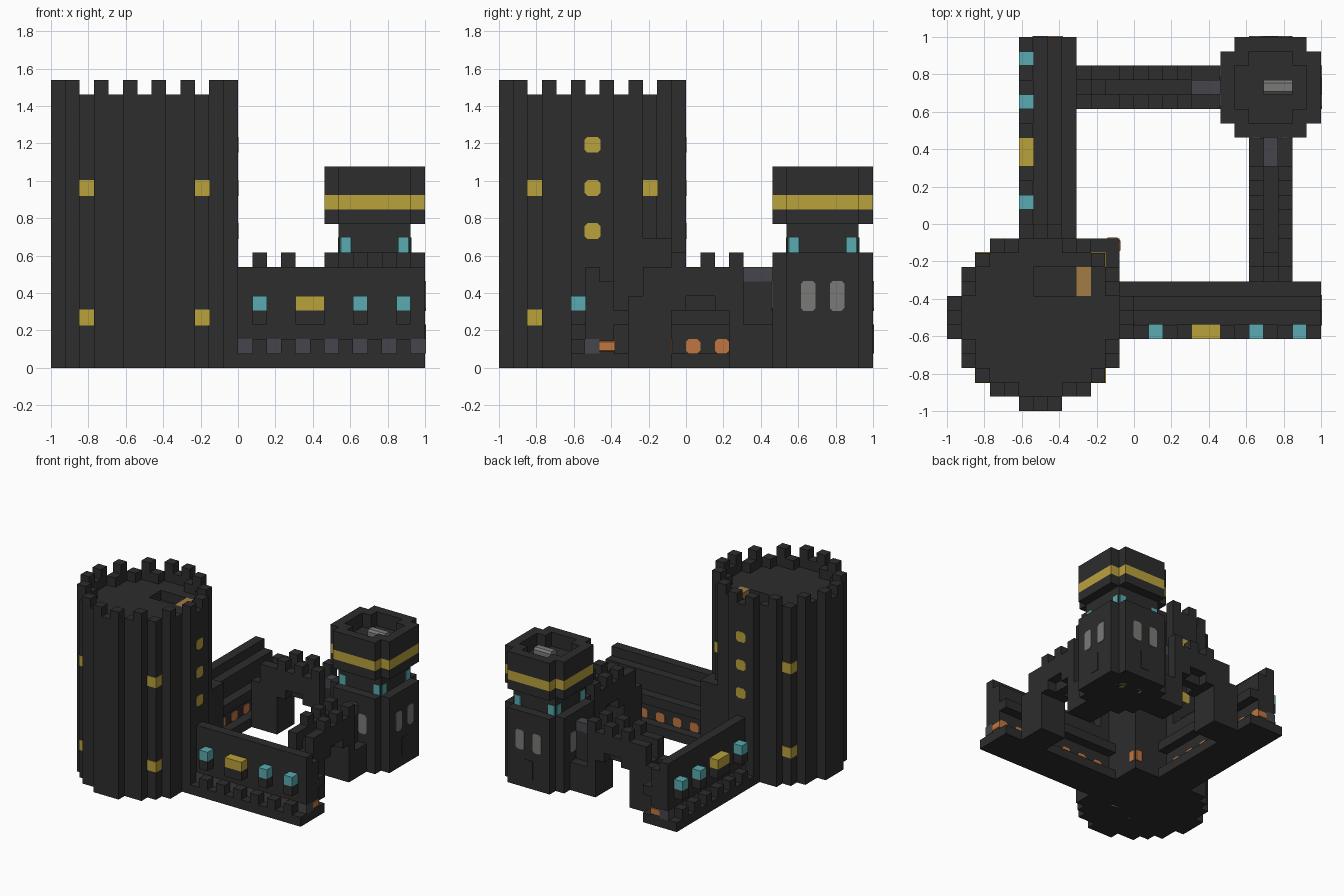
import bpy, bmesh
from mathutils import Vector

old = bpy.data.objects.get("Cube")
if old:
    bpy.data.objects.remove(old, do_unlink=True)

U = 2 / 26   # one block
E = 0.05     # how far coloured panels stand proud, in blocks


def material(name, *rgb):
    m = bpy.data.materials.new(name)
    m.use_nodes = True
    m.diffuse_color = (*rgb, 1)
    m.node_tree.nodes["Principled BSDF"].inputs["Base Color"].default_value = (*rgb, 1)
    return m


stone = material("dark stone", .026, .026, .026)
slate = material("slate grey", .06, .06, .072)
pale = material("pale grey", .195, .195, .19)
gold = material("gold", .49, .36, .045)
teal = material("teal", .1, .41, .44)
copper = material("orange", .53, .18, .051)
wood = material("brown wood", .36, .2, .06)


def part(name, mat, boxes, mirror=False, grow=0, chamfer=None):
    """Boxes in block units; mirror swaps x and y; chamfer cuts corners around an axis."""
    bm = bmesh.new()
    jobs = [(b, chamfer) for b in boxes]
    if mirror:
        flip = {0: 1, 1: 0}.get(chamfer, chamfer)
        jobs += [((b[1], b[0], b[2], b[4], b[3], b[5]), flip) for b in boxes]
    for b, axis in jobs:
        lo = Vector([v - grow for v in b[:3]])
        hi = Vector([v + grow for v in b[3:]])
        verts = bmesh.ops.create_cube(bm, size=1)["verts"]
        for v in verts:
            p = [lo[n] if v.co[n] < 0 else hi[n] for n in range(3)]
            v.co = (p[0] * U - 1, p[1] * U - 1, p[2] * U)
        if axis is not None:
            edges = {e for v in verts for e in v.link_edges
                     if abs((e.verts[0].co - e.verts[1].co).normalized()[axis]) > .9}
            bmesh.ops.bevel(bm, geom=list(edges), offset=.2 * U, segments=1, affect='EDGES')
    mesh = bpy.data.meshes.new(name)
    bm.to_mesh(mesh)
    bm.free()
    mesh.materials.append(mat)
    obj = bpy.data.objects.new(name, mesh)
    bpy.context.collection.objects.link(obj)
    return obj


def cell(i, j, k, w=1, d=1, h=1):
    return (i, j, k, i + w, j + d, k + h)


# Great tower: round stepped plan made from nested rectangles
plan = [(0, 5), (1, 3), (2, 2), (3, 1), (5, 0)]


def inside(i, j):
    return any(a <= i < 13 - a and b <= j < 13 - b for a, b in plan)


cells = [(i, j) for i in range(13) for j in range(13) if inside(i, j)]
rim = [(i, j) for i, j in cells
       if not all(inside(i + a, j + b) for a, b in ((1, 0), (-1, 0), (0, 1), (0, -1)))]
part("great_tower_body", stone, [(a, b, 0, 13 - a, 13 - b, 17) for a, b in plan])
part("great_tower_floor", stone,
     [cell(i, j, 17) for i, j in cells if not (6 <= i < 10 and 8 <= j < 10)])
part("great_tower_parapet", stone, [cell(i, j, 18) for i, j in rim])
teeth = (0, 1, 3, 5, 7, 9, 11, 12)
part("great_tower_merlons", stone,
     [cell(i, j, 19) for i, j in rim if i in teeth and j in teeth])
part("roof_hatch", wood, [cell(9, 8, 17, 1, 2, 1)], grow=.02)
part("great_tower_corner_windows", gold,
     [cell(i, j, k) for i in (2, 10) for j in (2, 10) for k in (3, 12)], grow=E)
part("great_tower_face_windows", gold,
     [cell(12, 6, k) for k in (9, 12, 15)], mirror=True, grow=E, chamfer=0)
part("great_tower_inner_corner", stone, [(10, 10, 0, 12, 12, 9)])
part("inner_corner_lamp", copper, [cell(11, 11, 1)], grow=E, chamfer=2)
part("great_tower_base_inlay", gold, [(6, 4, 0, 9, 5, .05)])
part("great_tower_base_stud", teal, [(5, 6, 0, 6, 7, .05)], chamfer=2)

# Two outer walls, mirrored across the diagonal
part("wall_slabs", stone, [
    (12, 5, 0, 26, 9, 1),     # footing
    (12, 6, 0, 26, 7, 7),     # tall outer face
    (12, 7, 0, 26, 8, 6),     # step
    (12, 8, 3, 26, 9, 4),     # walkway
], mirror=True)
part("wall_foot_blocks", stone, [cell(i, 5, 1) for i in range(14, 26, 2)], mirror=True)
part("wall_foot_panels", slate,
     [(i, 6 - E, 1, i + 1 + (E if i == 25 else 0), 7, 2) for i in range(13, 26, 2)], mirror=True)
part("wall_lamps", copper,
     [(i, 7, 1, i + 1 + (E if i == 25 else 0), 8 + E, 2) for i in range(13, 26, 2)],
     mirror=True, chamfer=1)
part("wall_teal_windows", teal, [cell(i, 5, 4) for i in (14, 21, 24)], mirror=True)
part("wall_gold_windows", gold, [cell(17, 5, 4, 2)], mirror=True)
part("window_brackets", stone,
     [cell(i, 5, 3) for i in (14, 21, 24)] + [cell(17, 5, 3, 2)], mirror=True)

# Two arched bridges to the small tower
bridge = [
    (21, 9, 0, 24, 12, 4),                            # near pier
    (22, 9, 4, 23, 10, 4.5), (22, 10, 4, 23, 11, 5),  # steps
    (22, 11, 4, 23, 17, 6),                           # deck
    (21, 12, 5, 24, 16, 6),                           # arch crown
    (21, 12, 4, 24, 13, 5), (21, 15, 4, 24, 16, 5),   # arch shoulders
    (21, 16, 0, 24, 17, 6),                           # far pier
    (21, 17, 0, 24, 19, 3), (22, 17, 3, 23, 19, 6),   # landing
]
for side in (21, 23):
    bridge += [(side, 9, 4, side + 1, 10, 5), (side, 10, 4, side + 1, 11, 7),
               (side, 11, 4, side + 1, 12, 7), (side, 12, 6, side + 1, 17, 7)]
    bridge += [cell(side, j, 7) for j in (12, 14, 16)]
part("bridges", stone, bridge, mirror=True)
part("bridge_doors", slate, [(22, 17, 6, 23, 19, 7)], mirror=True)


# Small tower
def octagon(k0, k1):
    return [(19, 20, k0, 26, 25, k1), (20, 19, k0, 25, 26, k1)]


part("small_tower_base", stone, octagon(0, 8))
part("small_tower_neck", stone, [(20, 20, 8, 25, 25, 10)])
part("small_tower_neck_windows", teal,
     [cell(i, j, 8) for i in (20, 24) for j in (20, 24)], grow=E, chamfer=2)
part("small_tower_head_lower", stone, octagon(10, 11))
part("small_tower_band", gold, octagon(11, 12))
part("small_tower_head_floor", stone, octagon(12, 12.5))
part("small_tower_parapet", stone, [
    (20, 19, 12, 25, 20, 14), (20, 25, 12, 25, 26, 14),
    (19, 20, 12, 20, 25, 14), (25, 20, 12, 26, 25, 14),
    *[cell(i, j, 12, 1, 1, 2) for i in (20, 24) for j in (20, 24)]])
part("roof_stones", pale, [cell(22, 22, 12.5), cell(23, 22, 12.5)], chamfer=0)
part("small_tower_windows", pale,
     [(x, j, 4 - E, x + .1, j + 1, 6 + E) for x in (19 - E, 26 - E) for j in (21, 23)],
     mirror=True, chamfer=0)
part("small_tower_base_studs", gold,
     [(i, j, -.0, i + 1, j + 1, .05) for i in (21, 23) for j in (21, 23)], chamfer=2)
part("small_tower_niche_frames", stone,
     [(26 - E, 22, 1, 26 + E, 23, 3)], mirror=True)
